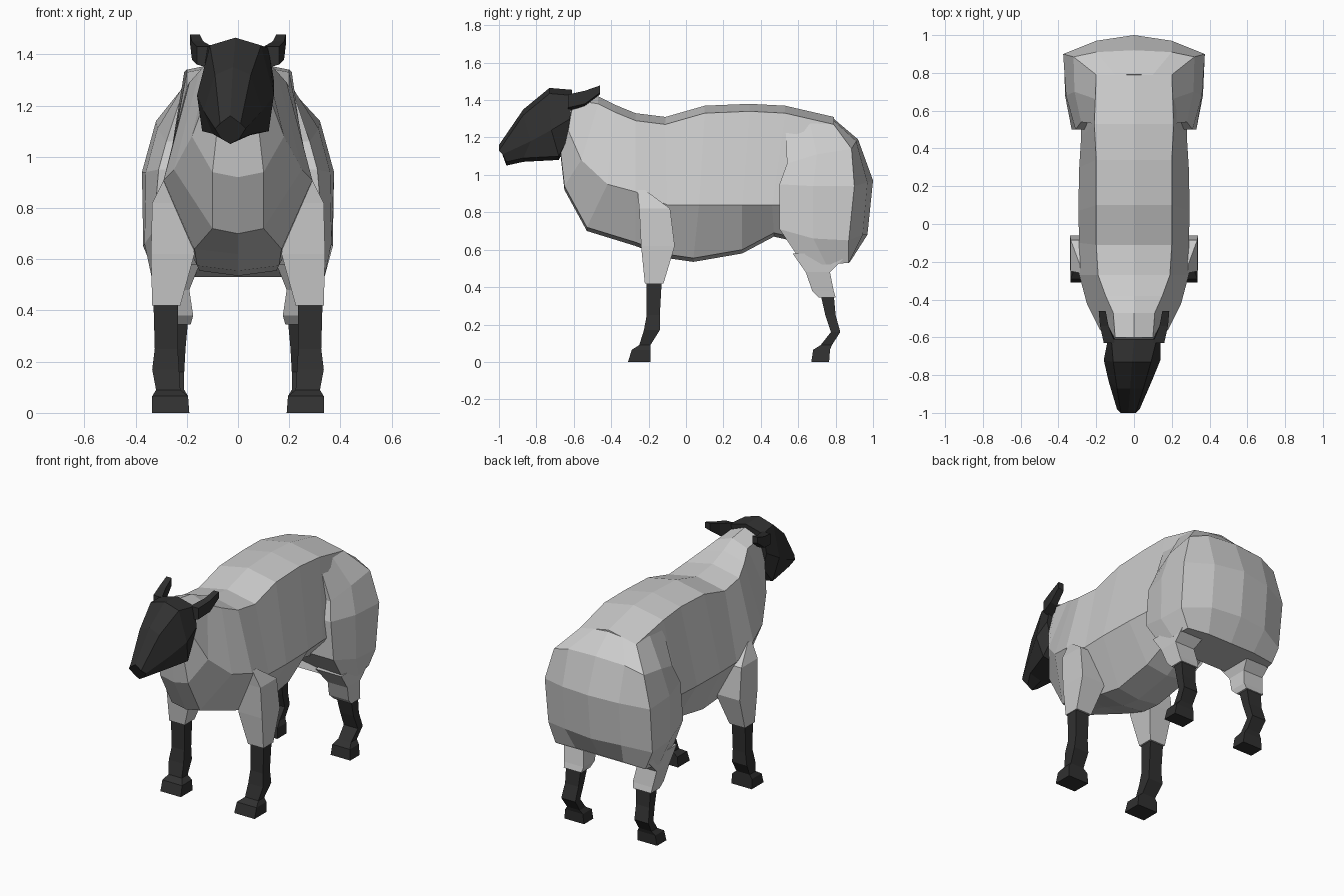
import bpy, bmesh


def material(name, v):
    m = bpy.data.materials.new(name)
    m.diffuse_color = (*v, 1)
    return m


WOOL = material("grey wool", (0.60, 0.60, 0.60))
BLACK = material("black skin", (0.03, 0.03, 0.03))


def loft(name, rings, mat):
    """Skin a list of equal-length point rings and cap both ends."""
    bm = bmesh.new()
    vs = [[bm.verts.new(p) for p in r] for r in rings]
    n = len(vs[0])
    for a, b in zip(vs, vs[1:]):
        for i in range(n):
            j = (i + 1) % n
            bm.faces.new((a[i], a[j], b[j], b[i]))
    bm.faces.new(vs[0])
    bm.faces.new(vs[-1][::-1])
    bmesh.ops.recalc_face_normals(bm, faces=bm.faces)
    me = bpy.data.meshes.new(name)
    bm.to_mesh(me)
    bm.free()
    me.materials.append(mat)
    ob = bpy.data.objects.new(name, me)
    bpy.context.collection.objects.link(ob)
    return ob


def whole(half, cx=0):
    """Close a half outline (first and last point on the centre line)."""
    pts = half + [(-x, y, z) for x, y, z in half[-2:0:-1]]
    return [(x + cx, y, z) for x, y, z in pts]


def section(yt, zt, wt, ys, zs, ws, yb, zb, wb, cx=0, drop=0.04):
    """Eight-sided slice: top, side and bottom each as (y, z, half width)."""
    return whole([(0, yt, zt), (wt, yt, zt - drop), (ws, ys, zs),
                  (wb, yb, zb + 0.02), (0, yb, zb)], cx)


def pair(name, boxes, mat):
    """Left and right limb from (z, x0, x1, y0, y1) slices."""
    for side, s in (("right", 1), ("left", -1)):
        loft(f"{side}_{name}",
             [[(s * x0, y0, z), (s * x1, y0, z), (s * x1, y1, z), (s * x0, y1, z)]
              for z, x0, x1, y0, y1 in boxes], mat)


# Trunk from neck to rump
loft("trunk", [section(*r) for r in (
    (-0.60, 1.44, 0.10, -0.63, 1.24, 0.12, -0.67, 1.10, 0.08),
    (-0.47, 1.42, 0.11, -0.56, 1.08, 0.18, -0.65, 0.92, 0.10),
    (-0.38, 1.375, 0.15, -0.42, 0.95, 0.25, -0.53, 0.70, 0.10),
    (-0.27, 1.33, 0.19, -0.27, 0.91, 0.29, -0.27, 0.62, 0.17),
    (-0.11, 1.31, 0.20, -0.10, 0.84, 0.29, -0.10, 0.555, 0.16),
    (0.10, 1.37, 0.20, 0.07, 0.84, 0.295, 0.04, 0.535, 0.15),
    (0.34, 1.38, 0.20, 0.30, 0.84, 0.29, 0.30, 0.58, 0.15),
    (0.53, 1.37, 0.21, 0.46, 0.84, 0.28, 0.47, 0.67, 0.14),
    (0.79, 1.31, 0.20, 0.80, 0.84, 0.28, 0.78, 0.60, 0.14))], WOOL)

# Wide hindquarters, stacked from back to underside
loft("hindquarters", [whole(h) for h in (
    [(0, 0.79, 1.30), (0.10, 0.79, 1.29), (0.20, 0.79, 1.27), (0.20, 0.66, 1.29),
     (0.20, 0.53, 1.30), (0, 0.53, 1.30)],
    [(0, 0.92, 1.19), (0.20, 0.91, 1.18), (0.32, 0.885, 1.14), (0.315, 0.70, 1.11),
     (0.28, 0.54, 1.06), (0, 0.54, 1.06)],
    [(0, 1.00, 0.97), (0.20, 0.97, 0.96), (0.375, 0.90, 0.94), (0.36, 0.68, 0.94),
     (0.31, 0.50, 0.95), (0, 0.50, 0.95)],
    [(0, 0.97, 0.68), (0.20, 0.945, 0.68), (0.37, 0.87, 0.65), (0.365, 0.68, 0.66),
     (0.33, 0.50, 0.71), (0, 0.50, 0.71)],
    [(0, 0.88, 0.54), (0.17, 0.88, 0.54), (0.32, 0.87, 0.53), (0.335, 0.75, 0.52),
     (0.32, 0.62, 0.53), (0, 0.60, 0.60)])], WOOL)

# Woolly upper legs
pair("front_upper_leg", [(0.92, 0.24, 0.285, -0.26, -0.22),
                         (0.82, 0.20, 0.335, -0.25, -0.085),
                         (0.62, 0.17, 0.34, -0.24, -0.06),
                         (0.42, 0.225, 0.335, -0.22, -0.12)], WOOL)
pair("hind_upper_leg", [(0.58, 0.15, 0.335, 0.57, 0.87),
                        (0.48, 0.19, 0.33, 0.64, 0.77),
                        (0.38, 0.175, 0.315, 0.675, 0.79),
                        (0.345, 0.185, 0.31, 0.71, 0.80)], WOOL)

# Bare lower legs with hooves
pair("front_lower_leg", [(0.43, 0.235, 0.33, -0.21, -0.13),
                         (0.25, 0.235, 0.325, -0.21, -0.14),
                         (0.17, 0.23, 0.335, -0.225, -0.14),
                         (0.09, 0.225, 0.32, -0.25, -0.19),
                         (0.065, 0.195, 0.335, -0.29, -0.19),
                         (0, 0.19, 0.335, -0.31, -0.19)], BLACK)
pair("hind_lower_leg", [(0.36, 0.195, 0.30, 0.72, 0.79),
                        (0.25, 0.205, 0.30, 0.745, 0.80),
                        (0.16, 0.21, 0.31, 0.775, 0.825),
                        (0.09, 0.21, 0.30, 0.72, 0.78),
                        (0.065, 0.195, 0.32, 0.68, 0.77),
                        (0, 0.19, 0.33, 0.67, 0.765)], BLACK)

# Head, turned slightly to one side
loft("head", [section(*r, drop=0.03) for r in (
    (-0.61, 1.455, 0.12, -0.62, 1.30, 0.14, -0.635, 1.17, 0.10, 0.0),
    (-0.73, 1.465, 0.10, -0.72, 1.24, 0.15, -0.68, 1.08, 0.13, -0.01),
    (-0.87, 1.35, 0.07, -0.83, 1.18, 0.115, -0.87, 1.07, 0.08, -0.02),
    (-1.00, 1.16, 0.04, -0.98, 1.11, 0.06, -0.96, 1.05, 0.035, -0.03))], BLACK)

# Swept-back ears
for side, s in (("right", 1), ("left", -1)):
    loft(f"{side}_ear", [
        [(s * 0.09, y, z0), (s * x1, y, z0 + 0.02), (s * x1, y, z1), (s * x0, y, z1)]
        if i == 0 else
        [(s * x0, y, z0), (s * x1, y, z0 + 0.01), (s * x1, y, z1), (s * x0, y, z1)]
        for i, (y, x0, x1, z0, z1) in enumerate((
            (-0.63, 0.10, 0.16, 1.34, 1.43),
            (-0.54, 0.135, 0.18, 1.37, 1.45),
            (-0.46, 0.15, 0.187, 1.43, 1.478)))], BLACK)
